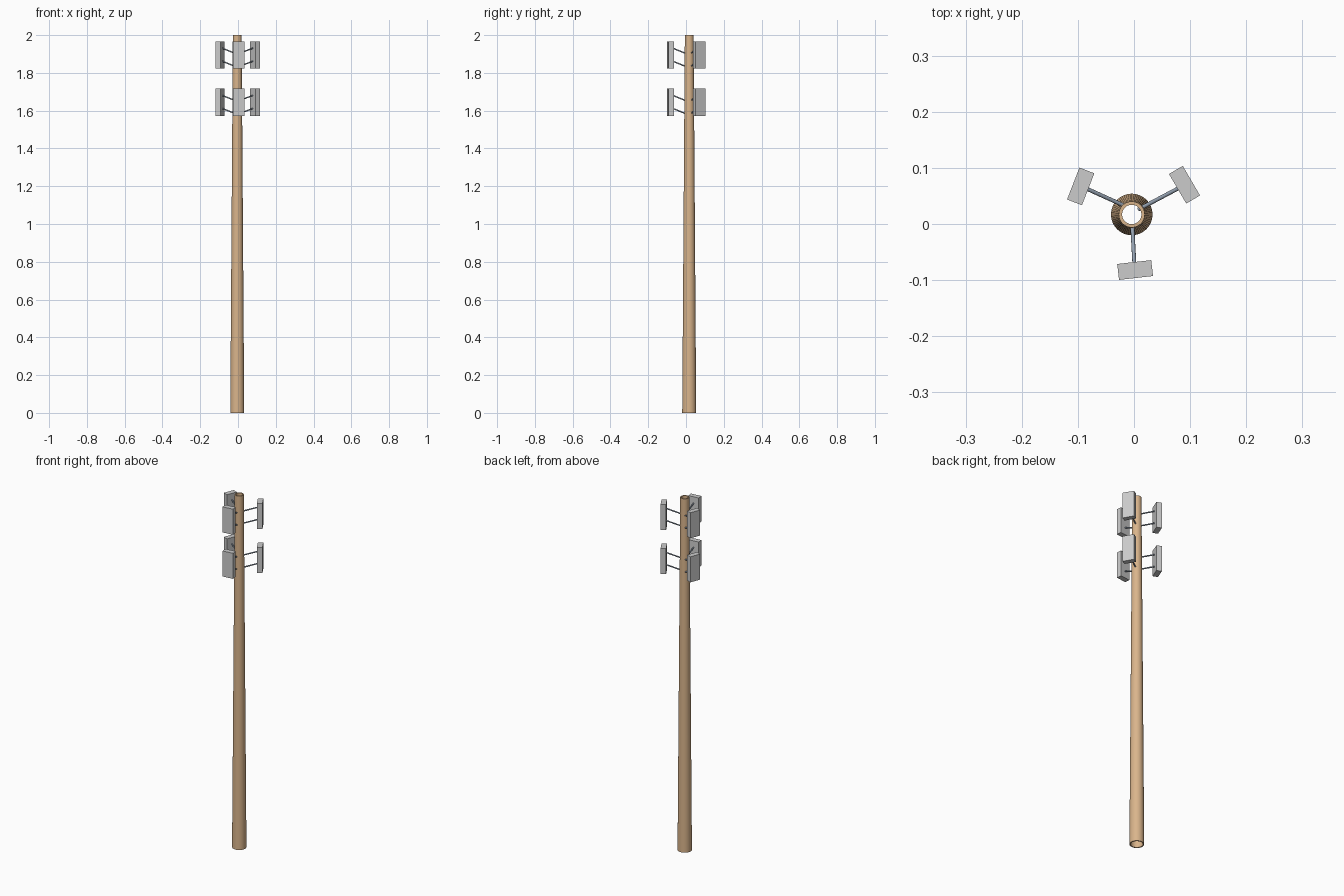
import bpy, bmesh, math
from mathutils import Vector, Matrix

if "Cube" in bpy.data.objects:
    bpy.data.objects.remove(bpy.data.objects["Cube"])

AXIS = Vector((-0.004, 0.017, 0))


def material(name, color):
    m = bpy.data.materials.new(name)
    m.diffuse_color = (*color, 1)
    m.use_nodes = True
    m.node_tree.nodes["Principled BSDF"].inputs["Base Color"].default_value = m.diffuse_color
    return m


wood = material("wood", (0.70, 0.46, 0.26))
steel = material("dark_steel", (0.30, 0.36, 0.44))


def make_object(name, bm, mat=None, smooth=False):
    bmesh.ops.recalc_face_normals(bm, faces=bm.faces)
    me = bpy.data.meshes.new(name)
    bm.to_mesh(me)
    bm.free()
    ob = bpy.data.objects.new(name, me)
    bpy.context.collection.objects.link(ob)
    if mat:
        me.materials.append(mat)
    if smooth:
        bpy.ops.object.select_all(action='DESELECT')
        ob.select_set(True)
        bpy.context.view_layer.objects.active = ob
        bpy.ops.object.shade_smooth_by_angle(angle=math.radians(40))
    return ob


def rod(name, a, b, r):
    d = b - a
    bm = bmesh.new()
    mat = Matrix.Translation((a + b) / 2) @ d.to_track_quat('Z', 'Y').to_matrix().to_4x4()
    bmesh.ops.create_cone(bm, cap_ends=True, segments=16, radius1=r, radius2=r,
                          depth=d.length, matrix=mat)
    make_object(name, bm, steel, True)


# Hollow tapered pole: a closed wall section revolved about the axis
bm = bmesh.new()
SIDES = 64
section = [(0.037, 0), (0.0232, 2), (0.0172, 2), (0.031, 0)]
rings = []
for r, z in section:
    rings.append([bm.verts.new(AXIS + Vector((r * math.cos(t), r * math.sin(t), z)))
                  for t in (2 * math.pi * i / SIDES for i in range(SIDES))])
for k in range(4):
    lo, hi = rings[k], rings[(k + 1) % 4]
    for i in range(SIDES):
        j = (i + 1) % SIDES
        bm.faces.new((lo[i], lo[j], hi[j], hi[i]))
make_object("pole", bm, wood, True)

# Panels: centre, facing angle, and where the struts enter the pole wall
WIDTH, DEPTH, HEIGHT = 0.061, 0.0285, 0.145
sectors = [
    ("front", (0.002, -0.082), -83.5, (-0.003, -0.004)),
    ("right", (0.090, 0.070), 30.3, (0.008, 0.026)),
    ("left", (-0.095, 0.067), 158.8, (-0.016, 0.032)),
]
for tier, zc in (("upper", 1.895), ("lower", 1.645)):
    for side, (x, y), angle, (sx, sy) in sectors:
        ang = math.radians(angle)
        centre = Vector((x, y, zc))
        bm = bmesh.new()
        bmesh.ops.create_cube(
            bm, size=1,
            matrix=Matrix.Translation(centre) @ Matrix.Rotation(ang, 4, 'Z')
            @ Matrix.Diagonal((DEPTH, WIDTH, HEIGHT, 1)))
        make_object(f"{tier}_{side}_panel", bm)

        # Pair of struts rising outward to the back of the panel
        back = centre - Vector((math.cos(ang), math.sin(ang), 0)) * (DEPTH / 2 - 0.002)
        for label, dz in (("top", 0.036), ("bottom", -0.033)):
            rod(f"{tier}_{side}_{label}_strut",
                Vector((sx, sy, zc + dz - 0.027)),
                Vector((back.x, back.y, zc + dz)), 0.0035)
